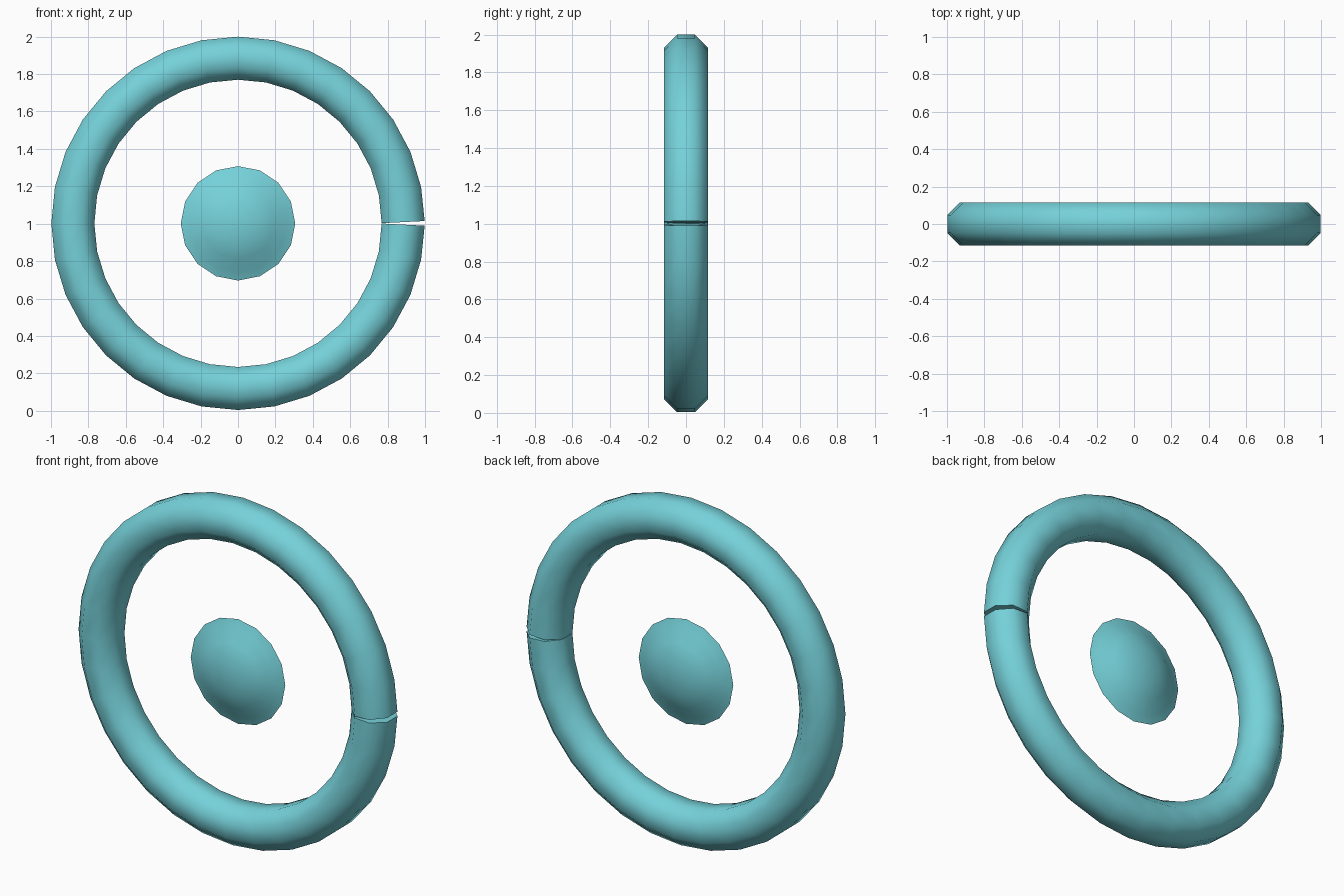
import bpy
import bmesh
from math import sin, cos, pi, radians

cube = bpy.data.objects.get("Cube")
if cube:
    bpy.data.objects.remove(cube, do_unlink=True)

CENTRE_Z = 1.002

mat = bpy.data.materials.new("turquoise")
mat.use_nodes = True
colour = (0.18, 0.64, 0.70, 1)
mat.diffuse_color = colour
bsdf = mat.node_tree.nodes["Principled BSDF"]
bsdf.inputs["Base Color"].default_value = colour
bsdf.inputs["Roughness"].default_value = 0.6


def finish(bm, name, angle):
    """Turn a bmesh into a smooth-shaded object."""
    bmesh.ops.recalc_face_normals(bm, faces=bm.faces)
    mesh = bpy.data.meshes.new(name)
    bm.to_mesh(mesh)
    bm.free()
    mesh.materials.append(mat)
    obj = bpy.data.objects.new(name, mesh)
    bpy.context.collection.objects.link(obj)
    obj.location.z = CENTRE_Z
    bpy.ops.object.select_all(action="DESELECT")
    obj.select_set(True)
    bpy.context.view_layer.objects.active = obj
    bpy.ops.object.shade_smooth_by_angle(angle=radians(angle))
    return obj


# Outer ring: eight-sided tube swept round, with a narrow wedge gap at +x
def build_ring(major=0.883, flat=0.115, steps=32, sides=8):
    bm = bmesh.new()
    minor = flat / cos(pi / sides)
    loops = []
    for i in range(steps + 1):
        a = 2 * pi * i / steps
        end = 1 if i == 0 else -1 if i == steps else 0
        loop = []
        for j in range(sides):
            t = 2 * pi * (j + 0.5) / sides
            r = major + minor * cos(t)
            # the cut opens towards the outside
            gap = end * (0.001 + 0.05 * max(0, r - major + flat))
            loop.append(bm.verts.new((r * cos(a), minor * sin(t), r * sin(a) + gap)))
        loops.append(loop)
    for p, q in zip(loops, loops[1:]):
        for j in range(sides):
            k = (j + 1) % sides
            bm.faces.new((p[j], p[k], q[k], q[j]))
    bm.faces.new(loops[0])
    bm.faces.new(loops[-1])
    return finish(bm, "outer_ring", 60)


# Centre disc: lens domed on both sides, flaring to a thin rim
def build_disc(sides=16):
    half = [(0, 0.1), (0.1, 0.092), (0.19, 0.062), (0.26, 0.018)]
    profile = half + [(0.306, 0)] + [(r, -y) for r, y in reversed(half)]
    bm = bmesh.new()
    verts = [bm.verts.new((r, y, 0)) for r, y in profile]
    edges = [bm.edges.new(pair) for pair in zip(verts, verts[1:])]
    bmesh.ops.spin(bm, geom=verts + edges, cent=(0, 0, 0), axis=(0, 1, 0),
                   angle=2 * pi, steps=sides, use_duplicate=False)
    bmesh.ops.remove_doubles(bm, verts=bm.verts, dist=0.0005)
    return finish(bm, "centre_disc", 60)


build_ring()
build_disc()
